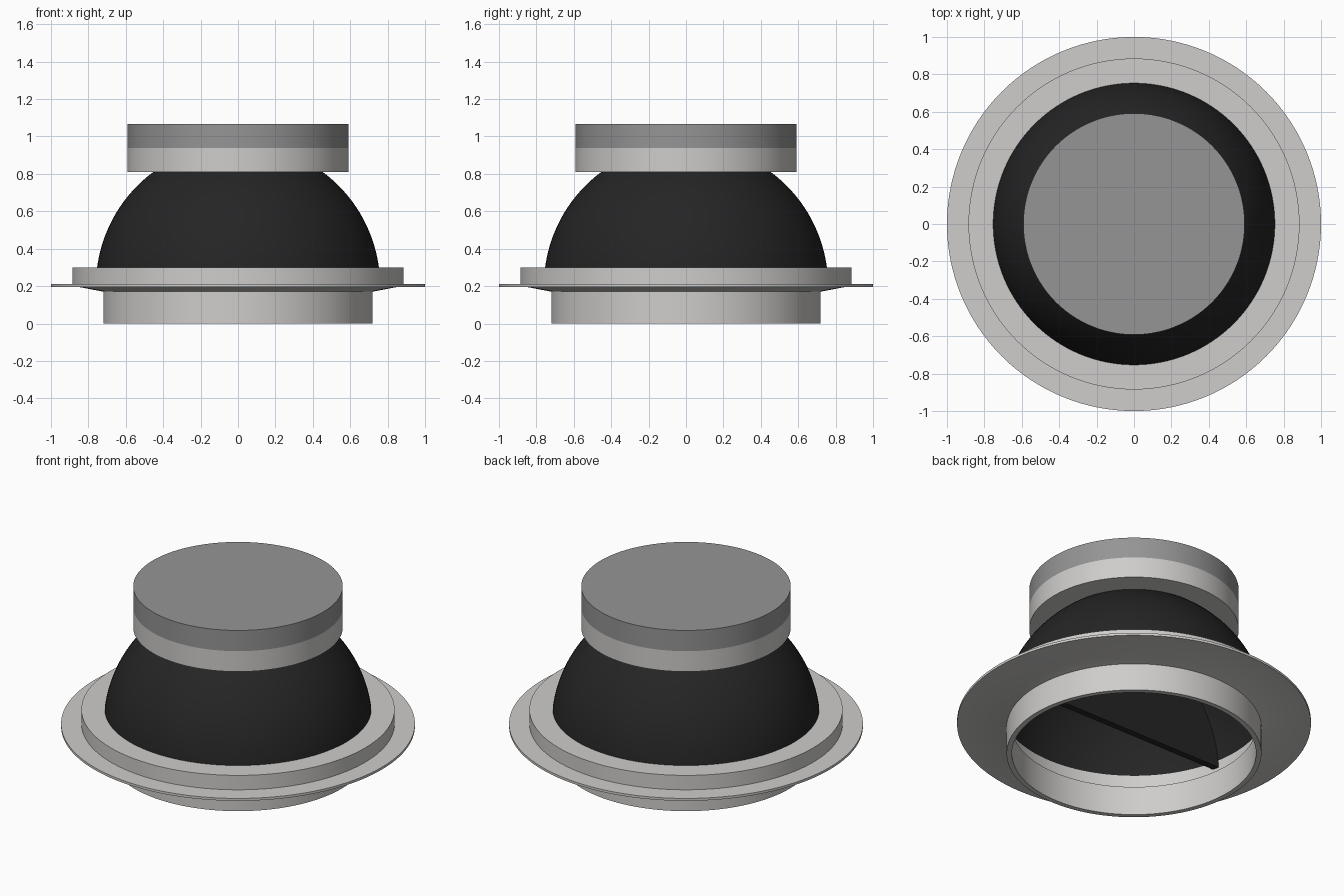
import bpy, bmesh, math

if "Cube" in bpy.data.objects:
    bpy.data.objects.remove(bpy.data.objects["Cube"])

SIDES = 128
DOME_R, DOME_Z = 0.76, 0.2


def material(name, colour):
    m = bpy.data.materials.new(name)
    m.use_nodes = True
    rgba = (*colour, 1)
    m.diffuse_color = rgba
    m.node_tree.nodes["Principled BSDF"].inputs["Base Color"].default_value = rgba
    return m


light = material("light grey", (0.62, 0.61, 0.595))
mid = material("mid grey", (0.3, 0.3, 0.3))
black = material("soft black", (0.018, 0.018, 0.018))


def finish(name, bm, mats):
    bmesh.ops.remove_doubles(bm, verts=bm.verts, dist=1e-5)
    bmesh.ops.recalc_face_normals(bm, faces=bm.faces)
    mesh = bpy.data.meshes.new(name)
    bm.to_mesh(mesh)
    bm.free()
    for m in mats:
        mesh.materials.append(m)
    ob = bpy.data.objects.new(name, mesh)
    bpy.context.collection.objects.link(ob)
    bpy.ops.object.select_all(action="DESELECT")
    ob.select_set(True)
    bpy.context.view_layer.objects.active = ob
    bpy.ops.object.shade_smooth_by_angle(angle=math.radians(30))
    return ob


def lathe(name, profile, mats, closed=True):
    """Spin a (radius, height) profile around the z axis."""
    bm = bmesh.new()
    vs = [bm.verts.new((r, 0, z)) for r, z in profile]
    es = [bm.edges.new(p) for p in zip(vs, vs[1:])]
    if closed:
        es.append(bm.edges.new((vs[-1], vs[0])))
    bmesh.ops.spin(bm, geom=vs + es, cent=(0, 0, 0), axis=(0, 0, 1),
                   angle=math.tau, steps=SIDES, use_merge=True)
    return finish(name, bm, mats)


def arc(radius, start, end, steps):
    angles = [start + (end - start) * i / steps for i in range(steps + 1)]
    return [(radius * math.cos(a), DOME_Z + radius * math.sin(a)) for a in angles]


# Base: open neck, wide thin flange and raised ring in one turned piece
lathe("base_ring", [
    (0.69, 0), (0.72, 0), (0.72, 0.17), (0.85, 0.195), (1, 0.195), (1, 0.21),
    (0.885, 0.21), (0.885, 0.3), (0.745, 0.3), (0.745, 0.19), (0.69, 0.18)], [light])

# Hollow dome shell
outer = arc(DOME_R, 0, math.pi / 2, 32)
inner = arc(DOME_R - 0.01, math.pi / 2, 0, 32)
lathe("dome", outer + inner, [black])

# Thin upright divider inside the dome
bm = bmesh.new()
y, thick = -0.17, 0.04
radius = math.sqrt((DOME_R - 0.006) ** 2 - y * y)
low = math.asin(0.04 / radius)
face = bm.faces.new([bm.verts.new((x, y, z))
                     for x, z in arc(radius, low, math.pi - low, 48)])
grown = bmesh.ops.extrude_face_region(bm, geom=[face])["geom"]
bmesh.ops.translate(bm, vec=(0, thick, 0),
                    verts=[v for v in grown if isinstance(v, bmesh.types.BMVert)])
finish("divider", bm, [black])

# Cap: lower band light, upper band and top darker
cap = lathe("cap", [(0.44, 0.81), (0.592, 0.81), (0.592, 0.938),
                    (0.592, 1.067), (0, 1.067)], [light, mid], closed=False)
for p in cap.data.polygons:
    p.material_index = int(p.center.z > 0.938)
